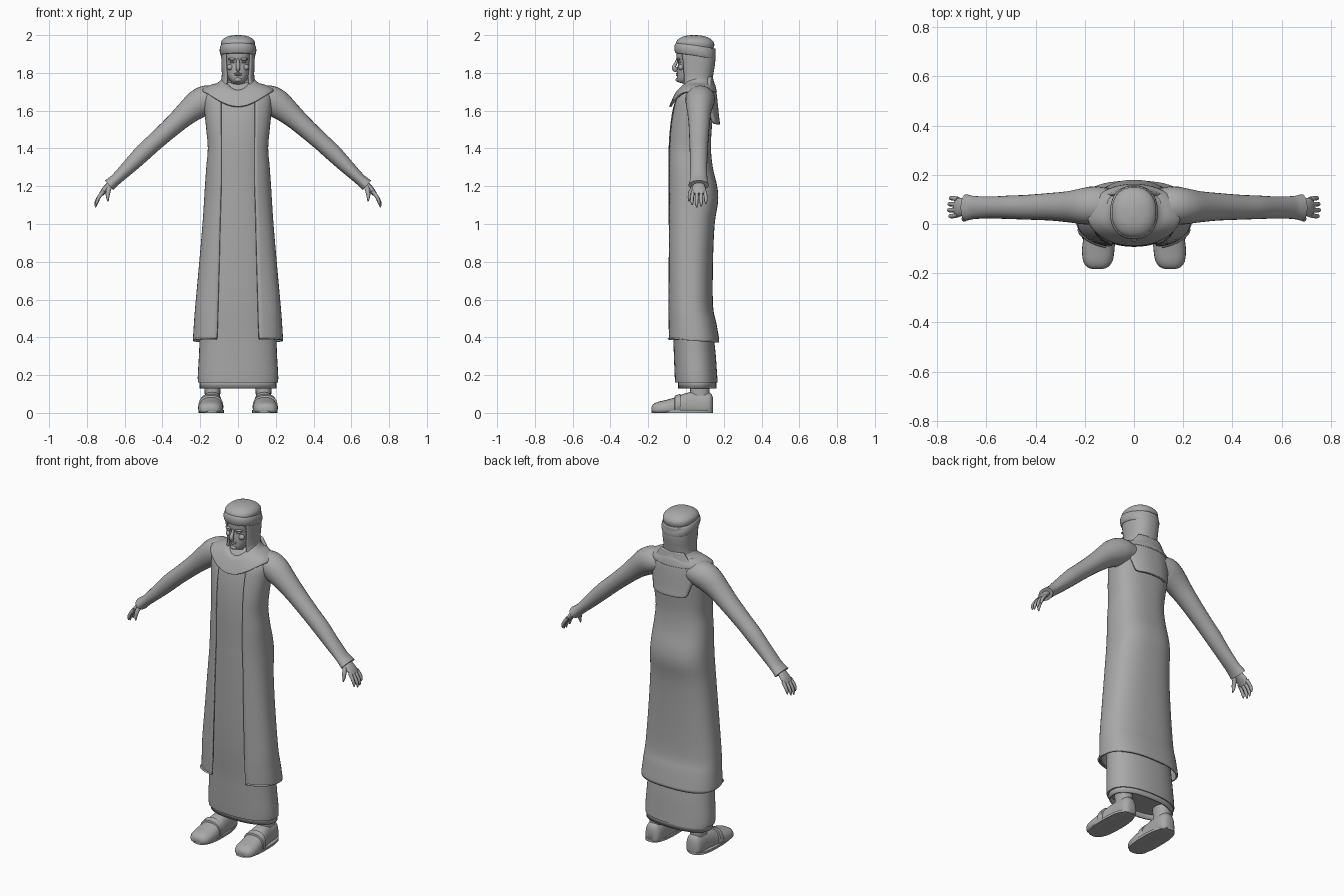
import bpy, bmesh, math
from mathutils import Vector

grey = bpy.data.materials.new("grey cloth")
grey.diffuse_color = (0.4, 0.4, 0.4, 1)


def finish(name, bm, thick=0, mirror=False, angle=50):
    bmesh.ops.recalc_face_normals(bm, faces=bm.faces)
    me = bpy.data.meshes.new(name)
    bm.to_mesh(me)
    bm.free()
    ob = bpy.data.objects.new(name, me)
    bpy.context.collection.objects.link(ob)
    me.materials.append(grey)
    if thick:
        m = ob.modifiers.new("thickness", 'SOLIDIFY')
        m.thickness, m.offset = thick, -1
    if mirror:
        ob.modifiers.new("mirror", 'MIRROR').use_mirror_merge = False
    bpy.ops.object.select_all(action='DESELECT')
    bpy.context.view_layer.objects.active = ob
    ob.select_set(True)
    bpy.ops.object.shade_smooth_by_angle(angle=math.radians(angle))
    return ob


def smooth(rows, steps=4):
    """Catmull-Rom interpolation through rows of numbers."""
    out = []
    for i in range(len(rows) - 1):
        a, b, c, d = (rows[max(0, min(len(rows) - 1, i + k))] for k in (-1, 0, 1, 2))
        for s in range(steps):
            t = s / steps
            out.append([q + 0.5 * t * (r - p + t * (2 * p - 5 * q + 4 * r - e + t * (3 * (q - r) + e - p)))
                        for p, q, r, e in zip(a, b, c, d)])
    return out + [list(rows[-1])]


def skin(name, rings, closed=True, caps=True, **kw):
    """Joins rings of points into a surface."""
    bm = bmesh.new()
    vs = [[bm.verts.new(p) for p in r] for r in rings]
    n = len(vs[0])
    for a, b in zip(vs, vs[1:]):
        for i in range(n if closed else n - 1):
            j = (i + 1) % n
            bm.faces.new((a[i], a[j], b[j], b[i]))
    if closed and caps:
        bm.faces.new(vs[0])
        bm.faces.new(vs[-1])
    return finish(name, bm, **kw)


def spow(v, e):
    return math.copysign(abs(v) ** e, v)


def ring(z, w, yf, yb, gap=0, p=2.3, n=40, x0=0, drop=0):
    """Horizontal rounded ring starting at the front; gap leaves the front open."""
    a0 = math.asin(min(1, (gap / w) ** (p / 2))) if gap else 0
    pts = []
    for i in range(n):
        a = a0 + (2 * math.pi - 2 * a0) * i / (n - 1 if gap else n)
        s, c = math.sin(a), math.cos(a)
        pts.append(Vector((x0 + w * spow(s, 2 / p), (yf + yb) / 2 - (yb - yf) / 2 * spow(c, 2 / p),
                           z - drop * max(0, c) ** 3)))
    return pts


def tube(name, rows, n=14, steps=3, mirror=True):
    """Tube through rows of x, y, z, thickness radius, side radius."""
    rows = smooth(rows, steps)
    rings = []
    for i, (x, y, z, r, s) in enumerate(rows):
        t = Vector(rows[min(i + 1, len(rows) - 1)][:3]) - Vector(rows[max(i - 1, 0)][:3])
        u = t.cross(Vector((0, 1, 0))).normalized()
        v = u.cross(t).normalized()
        rings.append([Vector((x, y, z)) + u * r * math.cos(k * math.tau / n) + v * s * math.sin(k * math.tau / n)
                      for k in range(n)])
    return skin(name, rings, mirror=mirror)


def ball(name, loc, size, mirror=False):
    bm = bmesh.new()
    bmesh.ops.create_uvsphere(bm, u_segments=14, v_segments=8, radius=1)
    for v in bm.verts:
        v.co = Vector([c * s + o for c, s, o in zip(v.co, size, loc)])
    return finish(name, bm, mirror=mirror)


# Long inner gown and the underskirt hem: z, half width, front y, back y
gown = [(0.16, .212, -.058, .168), (0.20, .213, -.06, .165), (0.30, .207, -.064, .158), (0.4, .203, -.068, .148),
        (0.6, .195, -.082, .13), (0.9, .178, -.09, .135), (1.1, .168, -.092, .15), (1.2, .16, -.092, .145),
        (1.4, .15, -.092, .12), (1.55, .16, -.08, .13), (1.65, .165, -.058, .135), (1.71, .15, -.03, .13),
        (1.75, .08, .0, .12)]
skin("gown", [ring(*r) for r in smooth(gown)])
skin("underskirt_hem", [ring(z, .203, -.043, .162) for z in (.13, .18)], caps=False, thick=.008)

# Open coat: z, half width, front y, back y, half opening
coat = [(0.385, .238, -.098, .176, .112), (0.40, .238, -.099, .174, .112), (0.48, .233, -.1, .16, .108),
        (0.57, .226, -.1, .143, .106), (0.8, .205, -.1, .143, .1), (1.0, .188, -.1, .152, .096),
        (1.12, .18, -.1, .17, .093), (1.2, .175, -.1, .165, .09), (1.3, .168, -.1, .142, .09),
        (1.4, .16, -.099, .132, .09), (1.5, .168, -.092, .136, .09), (1.6, .178, -.076, .145, .09),
        (1.67, .18, -.056, .15, .09), (1.72, .155, -.02, .145, .085), (1.745, .11, .01, .135, .075)]
rings = [ring(*r, p=2.5, n=49) for r in smooth(coat)]
for p in rings[0]:
    p.z -= 0.012 * max(-1, min(1, p.y / .15))
skin("coat", rings, closed=False, thick=.01)

# Sleeves with flared cuffs
tube("sleeve", [(.10, .075, 1.665, .06, .07), (.16, .075, 1.66, .075, .078), (.21, .072, 1.635, .076, .073),
                (.27, .07, 1.588, .063, .063), (.34, .07, 1.525, .053, .056), (.44, .068, 1.435, .047, .05),
                (.50, .068, 1.38, .046, .048), (.57, .067, 1.31, .039, .045), (.64, .067, 1.242, .031, .046),
                (.665, .067, 1.22, .032, .05), (.682, .067, 1.205, .034, .054)], n=24)

# Hands with fingers and thumb
tube("palm", [(.65, .068, 1.235, .018, .026), (.68, .068, 1.207, .017, .03), (.705, .068, 1.182, .016, .038),
              (.724, .068, 1.158, .012, .038)])
for k, (y, l) in enumerate([(.037, .9), (.058, 1.05), (.079, 1.0), (.1, .82)]):
    o = (y - .068) * .15
    tube("finger_%d" % (k + 1), [(.715, y, 1.17, .011, .0105),
         (.715 + .024 * l, y + o, 1.17 - .032 * l, .0095, .0095),
         (.715 + .035 * l, y + o, 1.17 - .058 * l, .0085, .0085),
         (.715 + .037 * l, y + o, 1.17 - .078 * l, .003, .003)], n=8)
tube("thumb", [(.68, .045, 1.2, .014, .014), (.688, .025, 1.168, .012, .012),
               (.69, .018, 1.142, .009, .009), (.688, .015, 1.12, .003, .003)], n=8)

# Head and neck: z, half width, front y, back y
head = [(1.66, .055, .0, .11), (1.72, .052, .0, .11), (1.742, .05, -.012, .11), (1.75, .036, -.04, .11),
        (1.762, .046, -.048, .11), (1.79, .061, -.047, .12), (1.82, .069, -.046, .13), (1.852, .072, -.043, .13),
        (1.875, .073, -.05, .13), (1.91, .074, -.05, .13), (1.95, .065, -.03, .12)]
skin("head", [ring(*r, p=2.1) for r in smooth(head, 3)])

# Facial features
tube("nose", [(0, -.043, 1.876, .005, .007), (0, -.054, 1.85, .01, .008), (0, -.064, 1.832, .011, .011),
              (0, -.057, 1.82, .011, .015), (0, -.046, 1.815, .004, .012)], mirror=False, n=12)
ball("brow", (.031, -.041, 1.873), (.024, .012, .007), True)
ball("eyelid", (.03, -.034, 1.857), (.014, .011, .006), True)
ball("cheek", (.042, -.026, 1.83), (.018, .015, .016), True)
ball("upper_lip", (0, -.046, 1.797), (.023, .008, .0045))
ball("lower_lip", (0, -.045, 1.788), (.019, .009, .005))
ball("chin", (0, -.042, 1.764), (.02, .013, .012))

# Headscarf: open around the face, wrapped below the jaw
hood = [(1.70, .115, -.035, .148, .07), (1.735, .098, -.03, .147, .066), (1.765, .088, -.03, .142, .062),
        (1.80, .086, -.036, .146, .064), (1.85, .088, -.044, .154, .068), (1.89, .089, -.05, .156, .068),
        (1.93, .089, -.05, .155, .064)]
skin("hood", [ring(*r, n=41) for r in smooth(hood)], closed=False, thick=.012)

# Rolled band around the brow and the domed cap, both higher at the front
band = [(1.893, .084, -.05, .148), (1.896, .092, -.057, .155), (1.918, .097, -.062, .157),
        (1.94, .094, -.058, .152), (1.953, .085, -.046, .145)]
cap = [(1.93, .086, -.048, .146), (1.95, .09, -.053, .15), (1.968, .088, -.05, .143), (1.984, .073, -.033, .124),
       (1.995, .048, -.008, .094), (2.0, .012, .028, .058)]
rings = [ring(*r) for r in smooth(band)]
for r in rings:
    for p in r:
        p.z += .012 * (max(0, .04 - p.y) / .1) - .02 * max(0, (p.y - .04) / .1)
skin("head_band", rings)
skin("head_cap", [ring(*r) for r in smooth(cap)])

# Draped collar, dipping to a point at the front: z, half width, front y, back y, drop
collar = [(1.775, .083, .0, .136, .07), (1.765, .09, -.028, .144, .055), (1.747, .11, -.05, .15, .045),
          (1.735, .15, -.064, .155, .056), (1.715, .185, -.08, .16, .07), (1.70, .19, -.089, .163, .077)]
skin("collar", [ring(z, w, f, b, p=2.0, n=48, drop=d) for z, w, f, b, d in smooth(collar)],
     caps=False, thick=.012)

# Scarf tail hanging down the back: z, half width, centre y
tail = [(1.78, .075, .142), (1.74, .105, .15), (1.69, .145, .162), (1.63, .138, .169), (1.57, .122, .175),
        (1.54, .112, .179), (1.528, .095, .179)]
skin("scarf_tail", [[Vector((w * t / 8, y - .045 * (w / .14) ** 2 * abs(t / 8) ** 2.5, z)) for t in range(-8, 9)]
                    for z, w, y in smooth(tail)], closed=False, thick=.015)


# Shoes: y, centre x, half width, top z
def shoe_ring(y, x, w, top, low=0.0):
    pts = []
    for i in range(24):
        a = math.tau * i / 24
        s = math.sin(a)
        pts.append(Vector((x + w * spow(math.cos(a), .75), y,
                           low + (top - low) * (.3 + (.7 * max(0, s) ** .9 if s > 0 else -.3 * min(1, -s * 1.6))))))
    return pts


shoe = [(-.183, .148, .02, .03, .012), (-.175, .148, .042, .045, .004), (-.15, .147, .06, .058, 0),
        (-.10, .145, .066, .07, 0), (-.05, .142, .062, .085, 0), (0, .139, .056, .105, 0),
        (.05, .136, .052, .113, 0), (.10, .135, .05, .112, 0), (.13, .135, .042, .105, 0), (.143, .135, .022, .08, .01)]
skin("shoe", [shoe_ring(*r) for r in smooth(shoe, 3)], mirror=True)
skin("sole", [ring(z, .067, -.183, .144, x0=.142, p=2.6) for z in (0, .014)], mirror=True)

# Shoe strap and ankles
skin("shoe_strap", [shoe_ring(y, .144, w, h, .004) for y, w, h in
                    ((-.06, .064, .086), (-.058, .067, .092), (-.03, .064, .101), (-.028, .061, .096))], mirror=True)
skin("ankle", [ring(*r, x0=.135, n=20) for r in
               smooth([(.07, .04, .015, .125), (.12, .042, .022, .125), (.25, .05, .01, .13)])], mirror=True)
